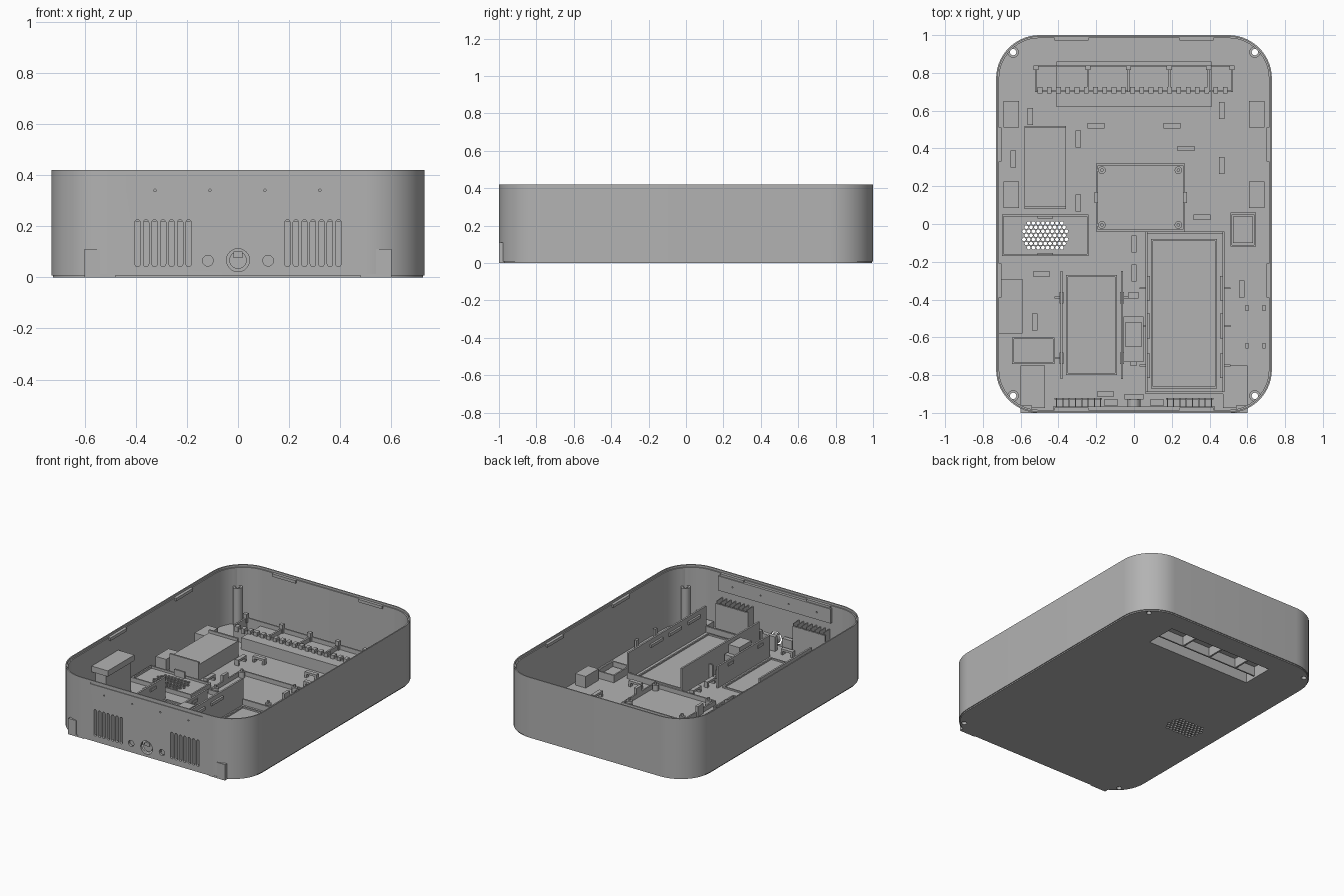
import bpy, bmesh, math

GREY = bpy.data.materials.new("plastic_grey")
GREY.diffuse_color = (0.45, 0.45, 0.45, 1)
FLOOR = 0.02


def finish(name, bm, smooth=False):
    bmesh.ops.recalc_face_normals(bm, faces=bm.faces)
    me = bpy.data.meshes.new(name)
    bm.to_mesh(me)
    bm.free()
    ob = bpy.data.objects.new(name, me)
    bpy.context.collection.objects.link(ob)
    me.materials.append(GREY)
    return ob


def prism(bm, pts, lo, hi, axis="z"):
    put = (lambda u, v, t: (u, v, t)) if axis == "z" else (lambda u, v, t: (u, t, v))
    a = [bm.verts.new(put(u, v, lo)) for u, v in pts]
    b = [bm.verts.new(put(u, v, hi)) for u, v in pts]
    n = len(pts)
    bm.faces.new(a[::-1])
    bm.faces.new(b)
    for i in range(n):
        j = (i + 1) % n
        bm.faces.new((a[i], a[j], b[j], b[i]))


def rect(x0, x1, y0, y1):
    return [(x0, y0), (x1, y0), (x1, y1), (x0, y1)]


def circle(x, y, r, n=20):
    return [(x + r * math.cos(2 * math.pi * i / n), y + r * math.sin(2 * math.pi * i / n)) for i in range(n)]


def slot(x, z0, z1, r):
    arc = [math.pi * i / 8 for i in range(9)]
    return ([(x + r * math.cos(a), z1 - r + r * math.sin(a)) for a in arc] +
            [(x - r * math.cos(a), z0 + r - r * math.sin(a)) for a in arc])


def rounded(hx, hy, r, n=14):
    out = []
    for q, (sx, sy) in enumerate([(1, 1), (-1, 1), (-1, -1), (1, -1)]):
        for i in range(n + 1):
            a = math.pi / 2 * (q + i / n)
            out.append((sx * (hx - r) + r * math.cos(a), sy * (hy - r) + r * math.sin(a)))
    return out


def boxes(name, items):
    bm = bmesh.new()
    for x0, x1, y0, y1, z0, z1 in items:
        prism(bm, rect(x0, x1, y0, y1), z0, z1)
    return finish(name, bm)


def frame(x0, x1, y0, y1, z1, t=0.01, z0=0.015):
    return [(x0, x1, y0, y0 + t, z0, z1), (x0, x1, y1 - t, y1, z0, z1),
            (x0, x0 + t, y0 + t, y1 - t, z0, z1), (x1 - t, x1, y0 + t, y1 - t, z0, z1)]


# Open rounded tray: stacked outlines from underside, over the rim, down to the inner floor
bm = bmesh.new()
rings = []
for inset, z in [(0.006, 0), (0.006, 0.008), (0, 0.008), (0, 0.42), (0.008, 0.42),
                 (0.008, 0.405), (0.016, 0.405), (0.016, FLOOR)]:
    rings.append([bm.verts.new((x, y, z)) for x, y in rounded(0.73 - inset, 1 - inset, 0.23 - inset)])
for a, b in zip(rings, rings[1:]):
    for i in range(len(a)):
        j = (i + 1) % len(a)
        bm.faces.new((a[i], a[j], b[j], b[i]))
bm.faces.new(rings[0][::-1])
bm.faces.new(rings[-1])
shell = finish("tray_shell", bm)

# Corner screw posts
CORNERS = [(sx * 0.64, sy * 0.91) for sx in (-1, 1) for sy in (-1, 1)]
bm = bmesh.new()
for x, y in CORNERS:
    prism(bm, circle(x, y, 0.03), 0.012, 0.28)
posts = finish("screw_posts", bm)

# Raised hood over the underside pocket, and the vented bracket plate
hood = boxes("pocket_hood", [(-0.41, 0.41, 0.62, 0.86, 0.012, 0.1)])
bracket = boxes("vent_bracket", [(-0.7, -0.24, -0.17, 0.05, 0.012, 0.035)])
boxes("vent_bracket_rim", frame(-0.7, -0.24, -0.17, 0.05, 0.05) +
      [(-0.51, -0.43, y, y + 0.012, 0.015, 0.08) for y in (0.03, -0.165)])

# Cutter for holes, vents and the pocket
bm = bmesh.new()
prism(bm, rect(-0.4, 0.4, 0.63, 0.85), -0.1, 0.08)
for x, y in CORNERS:
    prism(bm, circle(x, y, 0.017), -0.1, 0.4)
for row in range(-3, 4):
    for col in range(-6, 7):
        x, y = (col + 0.5 * (row % 2)) * 0.025, row * 0.0217
        if abs(x) < 0.115 - 0.25 * max(0, abs(y) - 0.03):
            prism(bm, circle(-0.47 + x, -0.06 + y, 0.0105, 6), -0.1, 0.2)
for s in (-1, 1):
    for i in range(7):
        prism(bm, slot(s * (0.193 + i * 0.0333), 0.042, 0.225, 0.0105), -1.1, -0.95, "y")
    prism(bm, circle(s * 0.118, 0.065, 0.021), -1.1, -0.95, "y")
prism(bm, circle(0, 0.067, 0.045, 32), -1.1, -0.95, "y")
for x in (-0.325, -0.11, 0.105, 0.32):
    prism(bm, circle(x, 0.34, 0.005, 10), -1.1, -0.95, "y")
prism(bm, rect(-0.43, 0.43, 0.394, 0.404), -1.1, -0.995, "y")
cutter = finish("hole_cutter", bm)
cutter.hide_render = True

# Reinforcing bar inside the front wall
bar = boxes("front_inner_bar", [(-0.43, 0.43, -0.99, -0.965, 0.29, 0.39)])
for ob in (shell, posts, hood, bracket, bar):
    mod = ob.modifiers.new("holes", "BOOLEAN")
    mod.object = cutter
    mod.solver = "EXACT"
    bpy.ops.object.select_all(action="DESELECT")
    bpy.context.view_layer.objects.active = ob
    ob.select_set(True)
    bpy.ops.object.modifier_apply(modifier=mod.name)
    bpy.ops.object.shade_smooth_by_angle(angle=math.radians(30))
bpy.data.objects.remove(cutter)

# Rear divider rail with comb fingers
rail = [(-0.525, 0.525, 0.83, 0.84, 0.015, 0.13), (-0.525, 0.525, 0.7, 0.71, 0.015, 0.11)]
for i, x in enumerate((-0.525, -0.25, -0.035, 0.18, 0.39, 0.513)):
    rail += [(x, x + 0.012, 0.7, 0.84, 0.015, 0.13), (x - 0.008, x + 0.02, 0.815, 0.84, 0.1, 0.16)]
for i in range(21):
    x = -0.51 + i * 0.049
    rail.append((x, x + 0.025, 0.69, 0.725, 0.09, 0.125))
boxes("rear_rail", rail)

# Solid housings and side blocks
boxes("long_housing", [(-0.58, -0.36, 0.08, 0.52, 0.015, 0.13)] +
      [(-0.58, -0.36, y, y + 0.012, 0.1, 0.15) for y in (0.08, 0.508)])
boxes("side_blocks", [(min(s * 0.61, s * 0.69), max(s * 0.61, s * 0.69), y, y + 0.14, 0.015, 0.1)
                      for s in (-1, 1) for y in (0.085, 0.51)])
boxes("wall_housing", [(-0.72, -0.59, -0.58, -0.29, 0.24, 0.28), (-0.69, -0.61, -0.57, -0.3, 0.015, 0.25)])
boxes("small_left_cradle", frame(-0.645, -0.42, -0.74, -0.6, 0.1) +
      [(-0.635, -0.43, -0.73, -0.61, 0.015, 0.07)])
boxes("small_right_cradle", frame(0.51, 0.645, -0.12, 0.06, 0.07) +
      [(0.525, 0.63, -0.1, 0.04, 0.015, 0.04)])
boxes("right_corner_clips", [(x, x + 0.015, y, y + 0.03, 0.015, 0.08)
                             for x in (0.59, 0.68) for y in (-0.66, -0.46)])

# Board mount: low frame, side clips and standoffs
boxes("board_frame", frame(-0.2, 0.27, -0.04, 0.32, 0.05) +
      [(x, x + 0.02, 0.11, 0.17, 0.015, 0.09) for x in (-0.21, 0.26)])
bm = bmesh.new()
for x in (-0.17, 0.235):
    for y in (-0.005, 0.285):
        prism(bm, circle(x, y, 0.02), 0.015, 0.06)
        prism(bm, circle(x, y, 0.009), 0.05, 0.075)
finish("board_standoffs", bm)

# Tall battery bay with clips, and side guide panels
bay = [(0.06, 0.072, -0.89, -0.04, 0.015, 0.2), (0.468, 0.48, -0.89, -0.04, 0.015, 0.2),
       (0.06, 0.48, -0.052, -0.04, 0.015, 0.06), (0.06, 0.48, -0.9, -0.888, 0.015, 0.06)]
bay += frame(0.09, 0.44, -0.87, -0.08, 0.03)
for y in (-0.34, -0.54, -0.75):
    bay += [(0.068, 0.085, y - 0.065, y + 0.065, 0.15, 0.17), (0.455, 0.472, y - 0.065, y + 0.065, 0.15, 0.17),
            (0.03, 0.062, y - 0.005, y + 0.005, 0.015, 0.12), (0.478, 0.51, y - 0.005, y + 0.005, 0.015, 0.12)]
boxes("battery_bay", bay)
guides = frame(-0.36, -0.09, -0.8, -0.27, 0.03)
for x, out in ((-0.39, -0.03), (-0.07, 0.012)):
    guides.append((x, x + 0.012, -0.82, -0.25, 0.015, 0.17))
    for y in (-0.39, -0.71):
        guides += [(x - 0.005, x + 0.017, y - 0.03, y + 0.03, 0.13, 0.15),
                   (x + out, x + out + 0.03, y - 0.005, y + 0.005, 0.015, 0.12)]
boxes("guide_panels", guides)

# Centre switch housing
boxes("centre_housing", [(-0.055, 0.05, -0.73, -0.49, 0.015, 0.13), (-0.045, 0.04, -0.65, -0.52, 0.12, 0.19),
                         (-0.03, 0.025, -0.395, -0.36, 0.015, 0.08), (-0.02, 0.015, -0.75, -0.73, 0.015, 0.1)])

# Cable clips as little bridges: centre, and whether they run along y
clips = []
for x, y, along_y in ((-0.2, 0.52, 0), (0.2, 0.52, 0), (0.275, 0.4, 0), (0.36, 0.035, 0), (-0.49, -0.265, 0),
                      (-0.15, -0.9, 0), (-0.55, 0.57, 1), (-0.64, 0.345, 1), (-0.295, 0.45, 1), (-0.295, 0.11, 1),
                      (0, -0.105, 1), (0, -0.26, 1), (0.465, 0.6, 1), (0.465, 0.31, 1), (0.57, -0.345, 1),
                      (-0.525, -0.52, 1)):
    for a, b, z0, z1 in ((-0.045, 0.045, 0.045, 0.06), (-0.045, -0.03, 0.015, 0.05), (0.03, 0.045, 0.015, 0.05)):
        clips.append((x - 0.014, x + 0.014, y + a, y + b, z0, z1) if along_y
                     else (x + a, x + b, y - 0.014, y + 0.014, z0, z1))
boxes("cable_clips", clips)

# Per side: vent combs, socket blocks, corner foot blocks and tabs
combs, sockets, feet, tabs = [], [], [], []
for s in (-1, 1):
    def side(a, b, *rest):
        return (min(s * a, s * b), max(s * a, s * b), *rest)
    combs += [side(0.17, 0.42, -0.93, -0.92, 0.015, 0.22)]
    for i in range(8):
        x = 0.1735 + i * 0.0333
        combs.append(side(x, x + 0.006, -0.99, -0.92, 0.015, 0.24))
    sockets.append(side(0.085, 0.16, -0.96, -0.93, 0.015, 0.11))
    feet.append(side(0.47, 0.6, -0.975, -0.75, 0.012, 0.06))
    tabs += [side(0.54, 0.6, -1, -0.96, 0, 0.11), side(0.48, 0.6, -1, -0.97, 0, 0.012)]
boxes("vent_combs", combs)
boxes("side_sockets", sockets)
boxes("foot_blocks", feet)
boxes("foot_tabs", tabs)

# Centre jack inside the front opening
bm = bmesh.new()
prism(bm, circle(0, 0.067, 0.034, 24), -0.985, -0.92, "y")
prism(bm, rect(-0.018, 0.018, 0.075, 0.1), -0.995, -0.98, "y")
prism(bm, rect(-0.05, 0.05, 0.015, 0.12), -0.93, -0.9, "y")
finish("centre_jack", bm)

# Snap ridges just under the rim
snaps = []
for s in (-1, 1):
    for x in (-0.33, 0.33):
        snaps.append((x - 0.09, x + 0.09, s * 0.98 - 0.008, s * 0.98 + 0.008, 0.385, 0.405))
    for y in (-0.3, 0.42):
        snaps.append((s * 0.71 - 0.008, s * 0.71 + 0.008, y - 0.09, y + 0.09, 0.385, 0.405))
boxes("snap_ridges", snaps)
